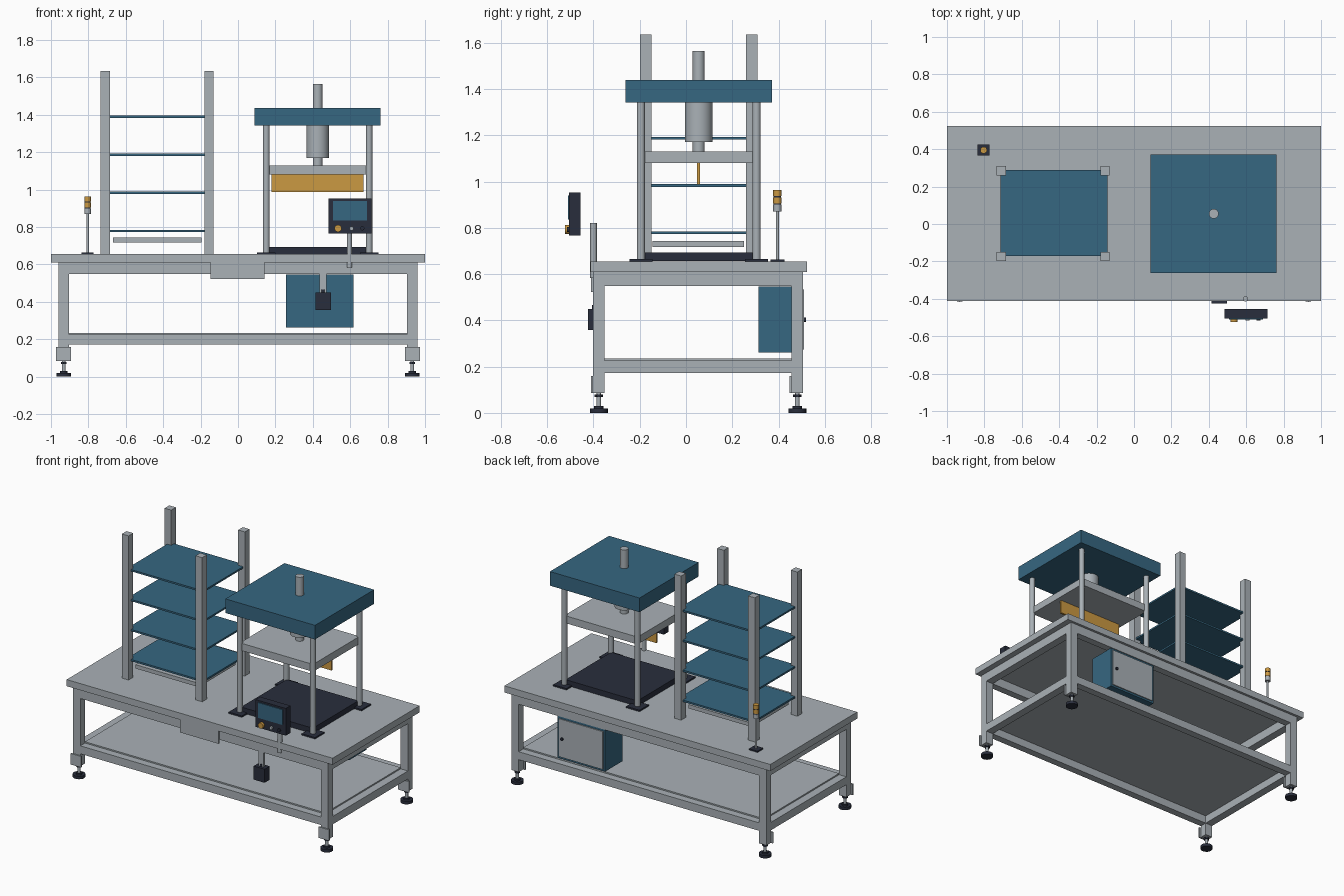
import bpy
import math

if "Cube" in bpy.data.objects:
    bpy.data.objects.remove(bpy.data.objects["Cube"])


def make_mat(name, rgb):
    m = bpy.data.materials.new(name)
    m.diffuse_color = (*rgb, 1.0)
    m.use_nodes = True
    m.node_tree.nodes["Principled BSDF"].inputs["Base Color"].default_value = m.diffuse_color
    return m


GREY = make_mat("light grey metal", (0.40, 0.44, 0.47))
BLUE = make_mat("steel blue paint", (0.037, 0.135, 0.22))
DARK = make_mat("dark charcoal", (0.022, 0.027, 0.045))
AMBER = make_mat("amber", (0.60, 0.32, 0.055))


def box(name, x, y, z, mat):
    """Axis-aligned box from (min, max) ranges."""
    bpy.ops.mesh.primitive_cube_add(size=1, location=[(a + b) / 2 for a, b in (x, y, z)])
    o = bpy.context.object
    o.scale = [b - a for a, b in (x, y, z)]
    bpy.ops.object.transform_apply(location=False, rotation=False, scale=True)
    o.name = name
    o.data.materials.append(mat)
    return o


def cyl(name, c, r, lo, hi, mat, axis="z", n=20):
    """Cylinder running lo..hi along z (c = x, y) or along y (c = x, z)."""
    mid = (lo + hi) / 2
    if axis == "z":
        loc, rot = (c[0], c[1], mid), (0, 0, 0)
    else:
        loc, rot = (c[0], mid, c[1]), (math.pi / 2, 0, 0)
    bpy.ops.mesh.primitive_cylinder_add(vertices=n, radius=r, depth=hi - lo, location=loc, rotation=rot)
    o = bpy.context.object
    o.name = name
    o.data.materials.append(mat)
    bpy.ops.object.shade_smooth_by_angle(angle=math.radians(40))
    return o


def around(c, w):
    return (c - w / 2, c + w / 2)


# Table top
box("table_top", (-1, 1), (-0.412, 0.523), (0.61, 0.655), GREY)

# Legs with levelling feet and front brackets
LEG_X, LEG_Y = (-0.932, 0.932), (-0.377, 0.481)
for x in LEG_X:
    for y in LEG_Y:
        box("leg", around(x, 0.055), around(y, 0.05), (0.087, 0.61), GREY)
        box("foot_bracket", around(x, 0.08), (y - 0.034, y - 0.025), (0.085, 0.16), GREY)
        cyl("foot_pad", (x, y), 0.039, 0, 0.02, DARK)
        cyl("foot_collar", (x, y), 0.02, 0.02, 0.03, DARK)
        cyl("foot_stem", (x, y), 0.01, 0.03, 0.09, GREY)
        cyl("foot_nut", (x, y), 0.018, 0.068, 0.08, DARK, n=6)

# Upper and lower frame rails
for lo, hi in ((0.548, 0.61), (0.172, 0.226)):
    for y in LEG_Y:
        box("long_rail", (-0.905, 0.905), around(y, 0.05), (lo, hi), GREY)
    for x in LEG_X:
        box("side_rail", around(x, 0.055), (-0.352, 0.456), (lo, hi), GREY)
box("lower_shelf", (-0.905, 0.905), (-0.352, 0.456), (0.226, 0.235), GREY)

# Plate on the front rail
box("front_plate", (-0.147, 0.142), (-0.411, -0.402), (0.523, 0.61), GREY)

# Electrical cabinet under the rear rail
box("cabinet", (0.257, 0.617), (0.313, 0.502), (0.262, 0.546), BLUE)
box("cabinet_door", (0.27, 0.604), (0.502, 0.509), (0.275, 0.533), GREY)
cyl("door_knob", (0.575, 0.402), 0.01, 0.509, 0.518, DARK, axis="y")

# Hanging pedal box
box("pedal_hanger", (0.436, 0.473), (-0.402, -0.385), (0.45, 0.56), GREY)
box("pedal_box", (0.415, 0.497), (-0.424, -0.37), (0.358, 0.45), DARK)
cyl("pedal_gland", (0.455, -0.397), 0.01, 0.45, 0.466, DARK)

# Storage rack: four posts, four shelves, low tray
for x in (-0.709, -0.155):
    for y in (-0.174, 0.284):
        box("rack_post", around(x, 0.05), around(y, 0.05), (0.655, 1.635), GREY)
for z in (0.779, 0.983, 1.187, 1.39):
    box("rack_shelf", (-0.715, -0.142), (-0.172, 0.29), around(z, 0.012), BLUE)
box("rack_tray", (-0.668, -0.195), (-0.145, 0.25), (0.717, 0.743), GREY)

# Press: columns, bed, moving platen, blade, crown and ram
PX, PY = 0.426, 0.055
for sx in (-1, 1):
    for sy in (-1, 1):
        x, y = PX + sx * 0.275, PY + sy * 0.25
        cyl("press_column", (x, y), 0.0175, 0.655, 1.345, GREY)
        box("column_foot", around(x, 0.1), around(y, 0.1), (0.655, 0.665), DARK)
box("press_bed", around(PX, 0.54), around(PY, 0.49), (0.656, 0.693), DARK)
box("moving_platen", around(PX, 0.55), around(PY, 0.50), (1.08, 1.13), GREY)
box("press_blade", (0.18, 0.67), (0.047, 0.061), (0.988, 1.08), AMBER)
box("press_crown", around(PX, 0.674), around(PY, 0.635), (1.342, 1.438), BLUE)
cyl("press_cylinder", (PX, PY), 0.06, 1.17, 1.342, GREY, n=24)
cyl("press_rod", (PX, PY), 0.026, 1.13, 1.17, GREY)
cyl("press_rod_top", (PX, PY), 0.026, 1.438, 1.565, GREY)

# Operator panel on its post
cyl("panel_post", (0.596, -0.4), 0.0145, 0.583, 0.82, GREY)
box("panel_case", (0.485, 0.713), (-0.505, -0.455), (0.767, 0.952), DARK)
box("panel_screen", (0.507, 0.691), (-0.511, -0.505), (0.836, 0.94), BLUE)
for name, x, r, depth, m in (("stop_button", 0.535, 0.019, 0.018, AMBER),
                             ("start_button", 0.607, 0.011, 0.01, GREY),
                             ("mode_button", 0.665, 0.011, 0.01, DARK)):
    cyl(name, (x, 0.793), r, -0.505 - depth, -0.505, m, axis="y")

# Signal tower
TX, TY = -0.804, 0.395
box("signal_base", around(TX, 0.064), around(TY, 0.06), (0.655, 0.664), DARK)
cyl("signal_pole", (TX, TY), 0.007, 0.664, 0.872, GREY)
for name, lo, hi, r, m in (("signal_body", 0.87, 0.9, 0.018, GREY),
                           ("signal_ring", 0.9, 0.905, 0.016, DARK),
                           ("signal_lamp", 0.905, 0.932, 0.018, AMBER),
                           ("signal_ring", 0.932, 0.937, 0.016, DARK),
                           ("signal_lamp", 0.937, 0.963, 0.018, AMBER)):
    cyl(name, (TX, TY), r, lo, hi, m)
